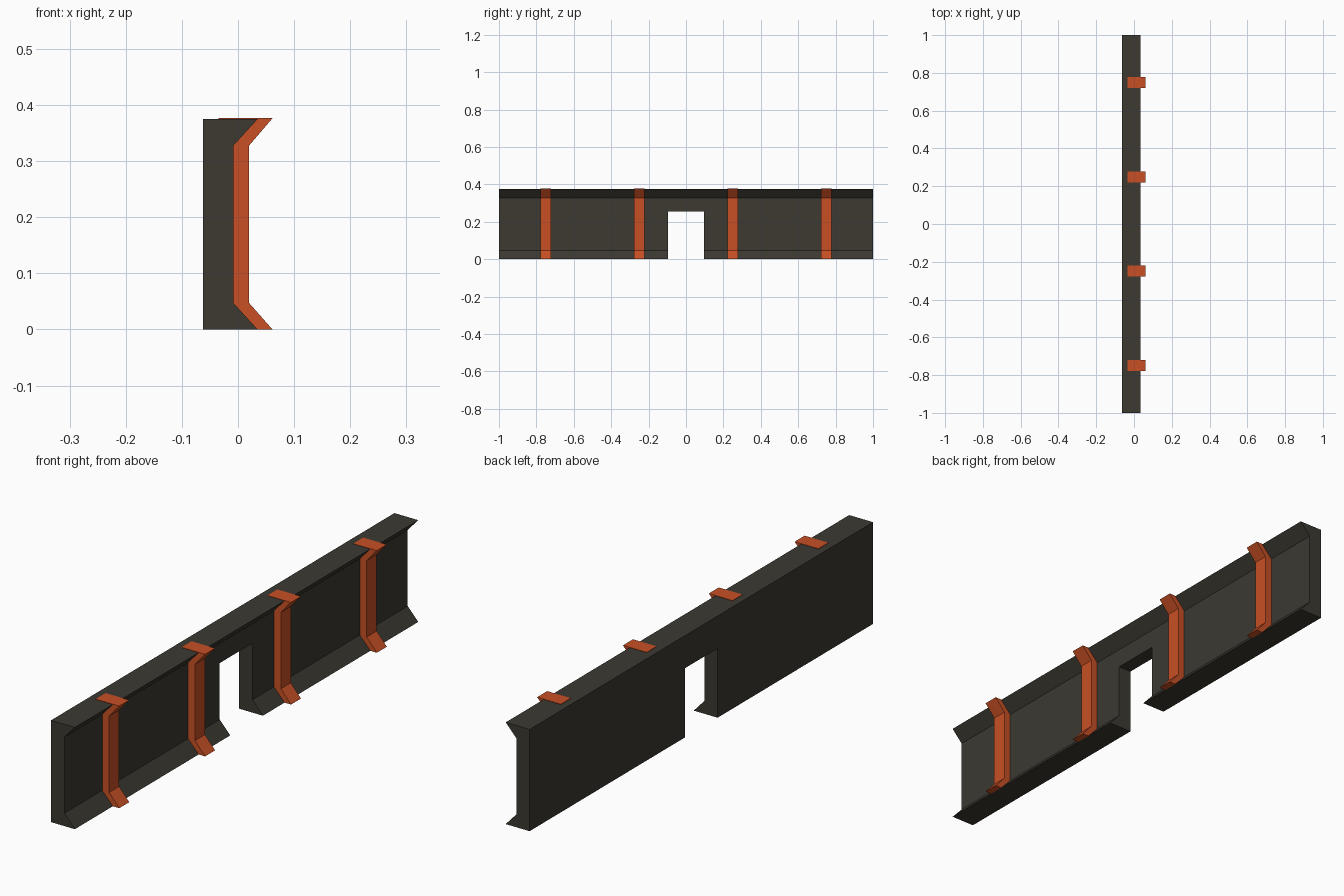
import bpy, bmesh

if "Cube" in bpy.data.objects:
    bpy.data.objects.remove(bpy.data.objects["Cube"])


def material(name, color):
    m = bpy.data.materials.new(name)
    m.diffuse_color = color
    m.use_nodes = True
    m.node_tree.nodes["Principled BSDF"].inputs["Base Color"].default_value = m.diffuse_color
    return m


def prism(name, profile, y0, y1, mat=None):
    """Extrude an (x, z) profile along y."""
    bm = bmesh.new()
    face = bm.faces.new([bm.verts.new((x, y0, z)) for x, z in profile])
    ext = bmesh.ops.extrude_face_region(bm, geom=[face])
    verts = [g for g in ext["geom"] if isinstance(g, bmesh.types.BMVert)]
    bmesh.ops.translate(bm, verts=verts, vec=(0, y1 - y0, 0))
    bmesh.ops.recalc_face_normals(bm, faces=bm.faces)
    mesh = bpy.data.meshes.new(name)
    bm.to_mesh(mesh)
    bm.free()
    ob = bpy.data.objects.new(name, mesh)
    bpy.context.collection.objects.link(ob)
    if mat:
        mesh.materials.append(mat)
    return ob


dark = material("dark_metal", (0.045, 0.041, 0.031, 1))
orange = material("orange_paint", (0.58, 0.08, 0.018, 1))

# Wall panel with flared top and bottom lips
H = 0.375
panel = prism("wall_panel", [(-0.0625, 0), (0.035, 0), (-0.008, 0.047),
                             (-0.008, 0.328), (0.035, H), (-0.0625, H)], -1, 1, dark)

# Doorway notch through the lower middle
cutter = prism("doorway_cutter", [(-0.2, -0.1), (0.2, -0.1), (0.2, 0.255), (-0.2, 0.255)],
               -0.095, 0.095)
cutter.hide_render = True
mod = panel.modifiers.new("doorway", "BOOLEAN")
mod.operation = "DIFFERENCE"
mod.solver = "EXACT"
mod.object = cutter
bpy.context.view_layer.objects.active = panel
bpy.ops.object.modifier_apply(modifier=mod.name)
bpy.data.objects.remove(cutter)

# Four orange ribs following the panel's flared face
rib = [(-0.035, 0), (0.0615, 0), (0.02, 0.047), (0.02, 0.328),
       (0.0615, 0.3765), (-0.035, 0.3765)]
for i, y in enumerate((-0.75, -0.25, 0.25, 0.75), 1):
    prism(f"rib_{i}", rib, y - 0.029, y + 0.029, orange)
